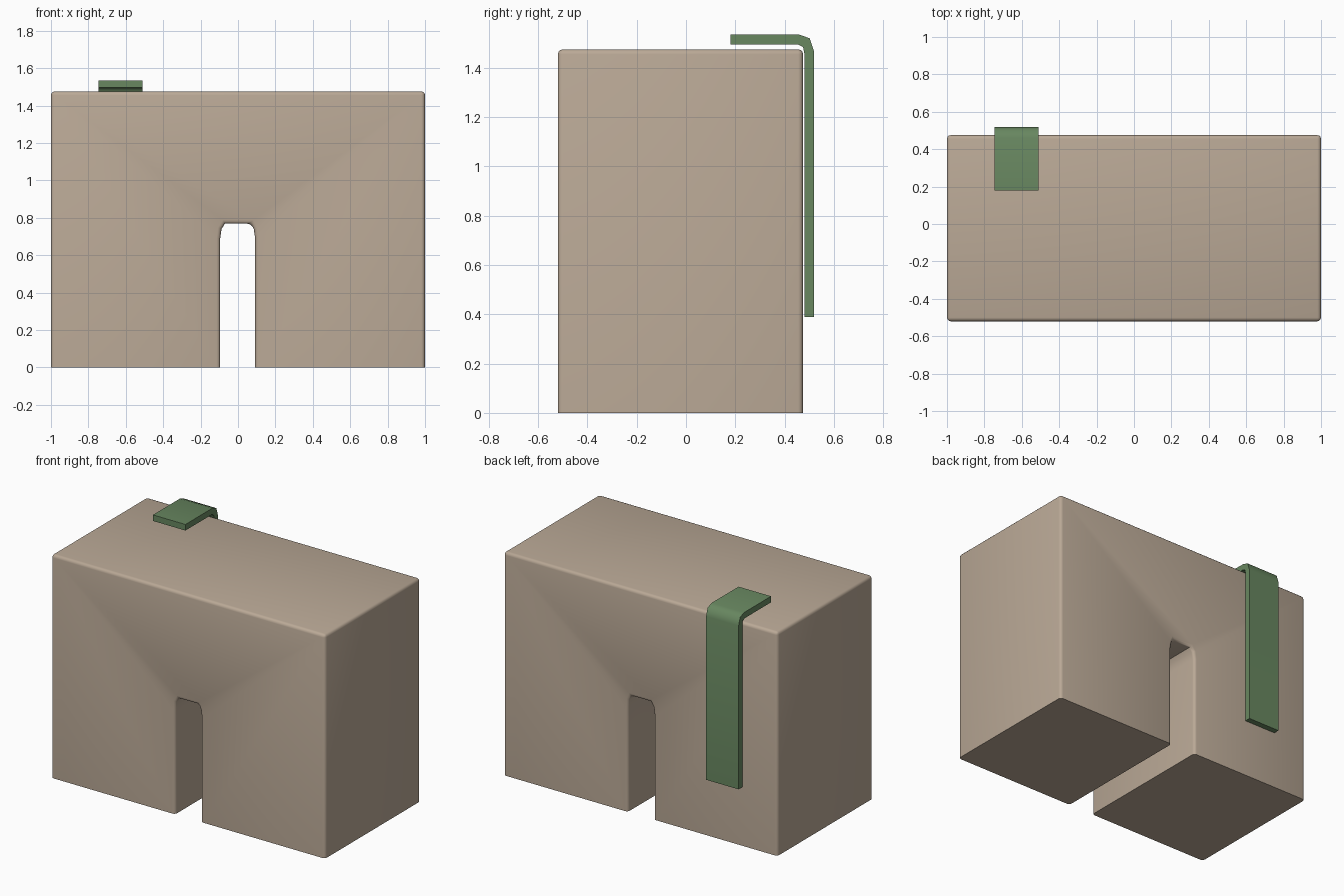
import bpy, bmesh, math
from mathutils import Vector

if "Cube" in bpy.data.objects:
    bpy.data.objects.remove(bpy.data.objects["Cube"])


def material(name, rgb):
    m = bpy.data.materials.new(name)
    m.diffuse_color = (*rgb, 1)
    m.use_nodes = True
    m.node_tree.nodes["Principled BSDF"].inputs["Base Color"].default_value = m.diffuse_color
    return m


def extrude_profile(name, points, offset, mat):
    """Close the 3D outline into a face and extrude it by offset."""
    bm = bmesh.new()
    face = bm.faces.new([bm.verts.new(p) for p in points])
    res = bmesh.ops.extrude_face_region(bm, geom=[face], use_keep_orig=True)
    verts = [g for g in res["geom"] if isinstance(g, bmesh.types.BMVert)]
    bmesh.ops.translate(bm, verts=verts, vec=Vector(offset))
    bmesh.ops.recalc_face_normals(bm, faces=bm.faces)
    return bm


def finish(name, bm, mat, angle):
    mesh = bpy.data.meshes.new(name)
    bm.to_mesh(mesh)
    bm.free()
    mesh.materials.append(mat)
    ob = bpy.data.objects.new(name, mesh)
    bpy.context.collection.objects.link(ob)
    bpy.ops.object.select_all(action='DESELECT')
    ob.select_set(True)
    bpy.context.view_layer.objects.active = ob
    bpy.ops.object.shade_smooth_by_angle(angle=math.radians(angle))
    return ob


taupe = material("taupe", (0.49, 0.395, 0.305))
green = material("moss_green", (0.138, 0.242, 0.117))

# Body: block with a round-cornered slot running front to back
outline = [(-1, 0), (-0.095, 0), (-0.095, 0.69), (-0.088, 0.74), (-0.07, 0.768),
           (0.07, 0.768), (0.084, 0.74), (0.092, 0.69), (0.092, 0),
           (1, 0), (1, 1.475), (-1, 1.475)]
bm = extrude_profile("body", [(x, -0.52, z) for x, z in outline], (0, 0.995, 0), taupe)

# Soften every hard edge except those resting on the floor
edges = [e for e in bm.edges
         if max(v.co.z for v in e.verts) > 0.01 and e.calc_face_angle() > math.radians(60)]
bmesh.ops.bevel(bm, geom=edges, offset=0.02, offset_type='OFFSET', segments=3,
                profile=0.5, affect='EDGES', clamp_overlap=True)
finish("body", bm, taupe, 40)

# Strap: bent strip hooked over the top rear edge
strip = [(0.18, 1.535), (0.46, 1.535), (0.502, 1.52), (0.519, 1.468), (0.519, 0.39),
         (0.48, 0.39), (0.48, 1.46), (0.475, 1.485), (0.455, 1.495), (0.18, 1.495)]
bm = extrude_profile("strap", [(-0.747, y, z) for y, z in strip], (0.237, 0, 0), green)
finish("strap", bm, green, 60)
